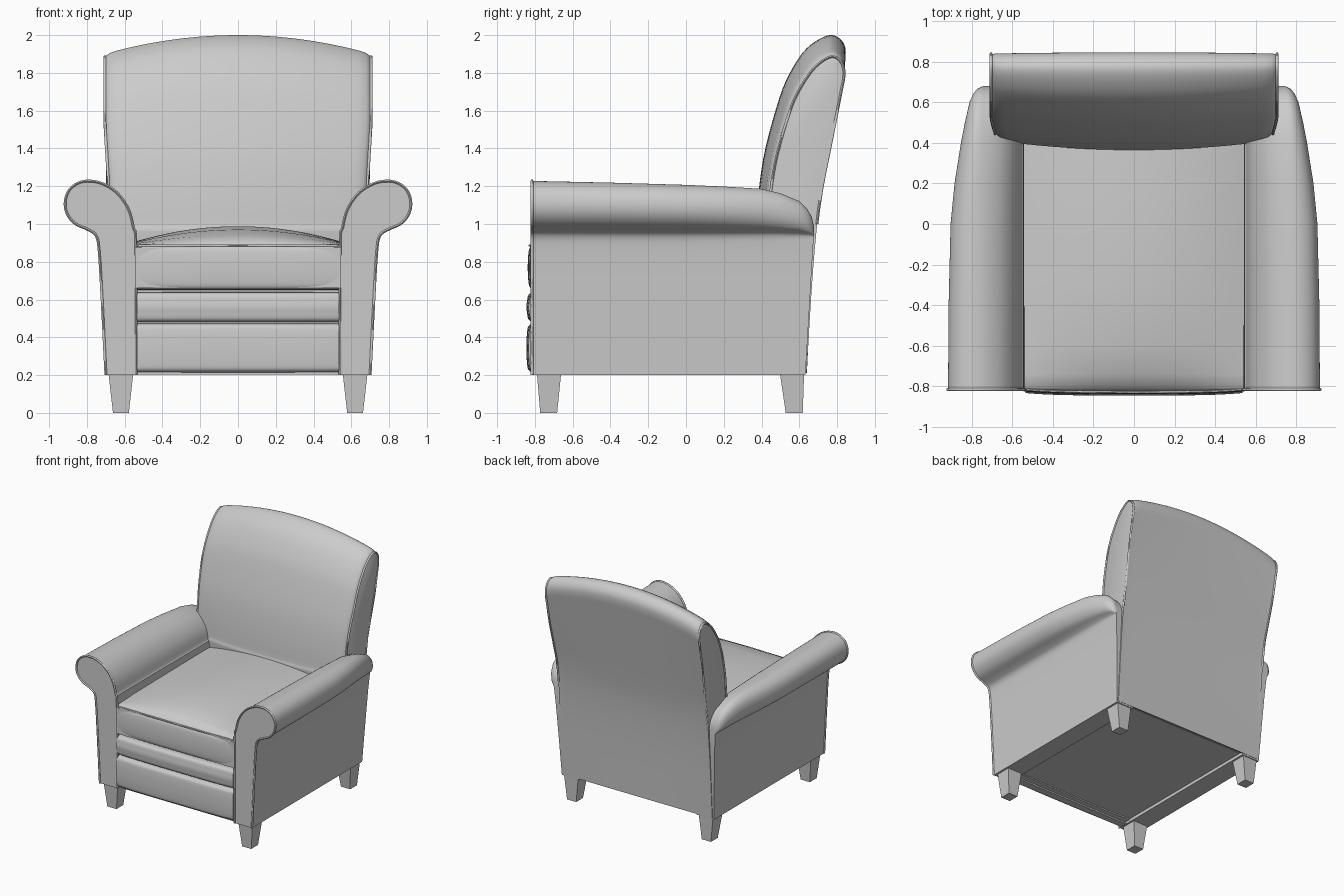
import bpy
import bmesh
from math import radians
from mathutils import Vector

cube = bpy.data.objects.get("Cube")
if cube:
    bpy.data.objects.remove(cube, do_unlink=True)

GREY = (0.6, 0.6, 0.6, 1)
fabric = bpy.data.materials.new("grey_upholstery")
fabric.use_nodes = True
fabric.diffuse_color = GREY
fabric.node_tree.nodes["Principled BSDF"].inputs["Base Color"].default_value = GREY


def clamp(v):
    return max(0.0, min(1.0, v))


def spline(points, steps=4):
    """Smooth open curve through 2D points."""
    pts = [Vector(p) for p in points]
    pts = [pts[0] * 2 - pts[1]] + pts + [pts[-1] * 2 - pts[-2]]
    out = []
    for a, b, c, d in zip(pts, pts[1:], pts[2:], pts[3:]):
        for i in range(steps):
            t = i / steps
            out.append(0.5 * (2 * b + (c - a) * t + (2 * a - 5 * b + 4 * c - d) * t ** 2
                              + (3 * b - a - 3 * c + d) * t ** 3))
    return out + [pts[-2]]


def loft(name, rings, angle=40):
    """Skin closed rings of equal length and cap both ends."""
    bm = bmesh.new()
    rows = [[bm.verts.new(p) for p in ring] for ring in rings]
    n = len(rows[0])
    for r, s in zip(rows, rows[1:]):
        for i in range(n):
            j = (i + 1) % n
            bm.faces.new((r[i], r[j], s[j], s[i]))
    bm.faces.new(rows[0])
    bm.faces.new(rows[-1])
    bmesh.ops.recalc_face_normals(bm, faces=bm.faces)
    mesh = bpy.data.meshes.new(name)
    bm.to_mesh(mesh)
    bm.free()
    obj = bpy.data.objects.new(name, mesh)
    bpy.context.collection.objects.link(obj)
    finish(obj, angle)
    return obj


def finish(obj, angle):
    obj.data.materials.clear()
    obj.data.materials.append(fabric)
    bpy.ops.object.select_all(action='DESELECT')
    obj.select_set(True)
    bpy.context.view_layer.objects.active = obj
    bpy.ops.object.shade_smooth_by_angle(angle=radians(angle))


def piping(name, points, radius=0.008):
    """Thin welt cord along a path."""
    curve = bpy.data.curves.new(name, 'CURVE')
    curve.dimensions = '3D'
    curve.bevel_depth = radius
    curve.bevel_resolution = 1
    line = curve.splines.new('POLY')
    line.points.add(len(points) - 1)
    for p, co in zip(line.points, points):
        p.co = (*co, 1)
    obj = bpy.data.objects.new(name, curve)
    bpy.context.collection.objects.link(obj)
    bpy.ops.object.select_all(action='DESELECT')
    obj.select_set(True)
    bpy.context.view_layer.objects.active = obj
    bpy.ops.object.convert(target='MESH')
    finish(bpy.context.object, 60)


# Rolled arms: scroll profile (x, z), shrinking towards the rear
arm_profile = spline([(0.70, 0.2), (0.72, 0.6), (0.735, 0.85), (0.75, 0.935), (0.79, 0.968),
                      (0.86, 1.0), (0.903, 1.05), (0.916, 1.11), (0.90, 1.17), (0.86, 1.21),
                      (0.80, 1.228), (0.72, 1.215), (0.64, 1.165), (0.58, 1.08), (0.553, 0.98),
                      (0.54, 0.88), (0.54, 0.2)])
# Each station: y, roll width, roll height
arm_stations = [(-0.815, 1, 1), (-0.4, 0.985, 0.97), (0, 0.93, 0.93), (0.2, 0.82, 0.9),
                (0.4, 0.64, 0.86), (0.5, 0.53, 0.78), (0.6, 0.4, 0.64), (0.64, 0.3, 0.51),
                (0.665, 0.19, 0.37), (0.68, 0.04, 0.17)]


def arm_ring(side, y, width, height):
    ring = []
    for x, z in arm_profile:
        if x > 0.74:
            x = 0.74 + (x - 0.74) * width
        if z > 0.93:
            z = 0.93 + (z - 0.93) * height
        lean = 0.06 * clamp((y + 0.2) / 0.88) * (min(z, 1) - 1)
        ring.append((side * x, y + lean, z))
    return ring


# Backrest: side profile (y, z) lofted across the width with a crowned top
back_profile = spline([(0.44, 0.3), (0.37, 0.9), (0.37, 1.0), (0.385, 1.18), (0.42, 1.4),
                       (0.495, 1.67), (0.55, 1.8), (0.62, 1.91), (0.69, 1.97), (0.76, 2.0),
                       (0.81, 1.985), (0.84, 1.945), (0.845, 1.89), (0.83, 1.8), (0.775, 1.5),
                       (0.72, 1.2), (0.69, 1.0), (0.665, 0.7), (0.64, 0.21)])


def back_ring(u, inset=0.0):
    ring = []
    for y, z in back_profile:
        rear = 0.61 + 0.1 * z
        half = 0.688 + 0.02 * clamp((z - 1.2) / 0.4)
        y += (0.05 * u * u / 0.36 + inset) * (rear - y)
        z -= (0.1 * u * u + inset * 0.3) * clamp((z - 1.2) / 0.7)
        ring.append((u * half, y, z))
    return ring


back_rings = [back_ring(i / 10) for i in range(-9, 10)]
edge = [(0.96, 0.01), (0.985, 0.04), (1.0, 0.09)]
loft("backrest", [back_ring(-u, e) for u, e in reversed(edge)] + back_rings
     + [back_ring(u, e) for u, e in edge])

for side, label in ((1, "left"), (-1, "right")):
    loft(label + "_arm", [arm_ring(side, *s) for s in arm_stations])
    piping(label + "_arm_piping", arm_ring(side, *arm_stations[0]))
    piping(label + "_back_piping", [p for p in back_ring(side * 0.995, 0.05) if p[2] > 0.95])


# Seat cushion with a domed top
def seat_ring(y, edge_z, rise):
    half = 0.545 + 0.025 * (y + 0.8)
    top = [(i / 10 * half, y, edge_z + rise * (1 - (i / 10) ** 2)) for i in range(-10, 11)]
    return [(half, y, 0.66)] + top[::-1] + [(-half, y, 0.66)]


loft("seat_cushion", [seat_ring(*s) for s in (
    (-0.825, 0.875, 0.005), (-0.805, 0.89, 0.018), (-0.74, 0.895, 0.045), (-0.6, 0.9, 0.07),
    (-0.3, 0.9, 0.088), (0.1, 0.9, 0.088), (0.42, 0.9, 0.07))], 50)


# Padded front panels, slightly bowed
def panel(name, z0, z1, front):
    profile = spline([(-0.7, z0), (-0.8, z0), (front + 0.012, z0 + 0.012),
                      (front + 0.003, z0 + 0.05), (front, (z0 + z1) / 2),
                      (front + 0.003, z1 - 0.05), (front + 0.012, z1 - 0.012),
                      (-0.8, z1), (-0.7, z1)])
    rings = []
    for i in range(-8, 9):
        u = i / 8
        rings.append([(u * 0.535, y + 0.012 * u ** 4, z) for y, z in profile])
    loft(name, rings)


panel("seat_front_panel", 0.652, 0.888, -0.838)
panel("middle_front_panel", 0.482, 0.638, -0.845)
panel("lower_front_panel", 0.215, 0.472, -0.845)
piping("seat_front_piping", [(i / 8 * 0.53, -0.828 + 0.012 * (i / 8) ** 4, 0.886)
                             for i in range(-8, 9)], 0.006)


def rect(cx, cy, z, hx, hy):
    return [(cx + a * hx, cy + b * hy, z) for a, b in ((-1, -1), (1, -1), (1, 1), (-1, 1))]


# Inner frame, closing the underside
loft("base_frame", [rect(0, -0.09, 0.225, 0.6, 0.69), rect(0, -0.09, 0.7, 0.6, 0.69)])
loft("front_rail", [rect(0, -0.77, 0.203, 0.55, 0.03), rect(0, -0.77, 0.3, 0.55, 0.03)])

# Tapered legs
for side, label in ((1, "left"), (-1, "right")):
    for y_top, y_foot, place in ((-0.725, -0.727, "front"), (0.56, 0.573, "rear")):
        loft(place + "_" + label + "_leg", [rect(side * 0.62, y_foot, 0, 0.042, 0.045),
                                            rect(side * 0.62, y_top, 0.23, 0.068, 0.066)])
